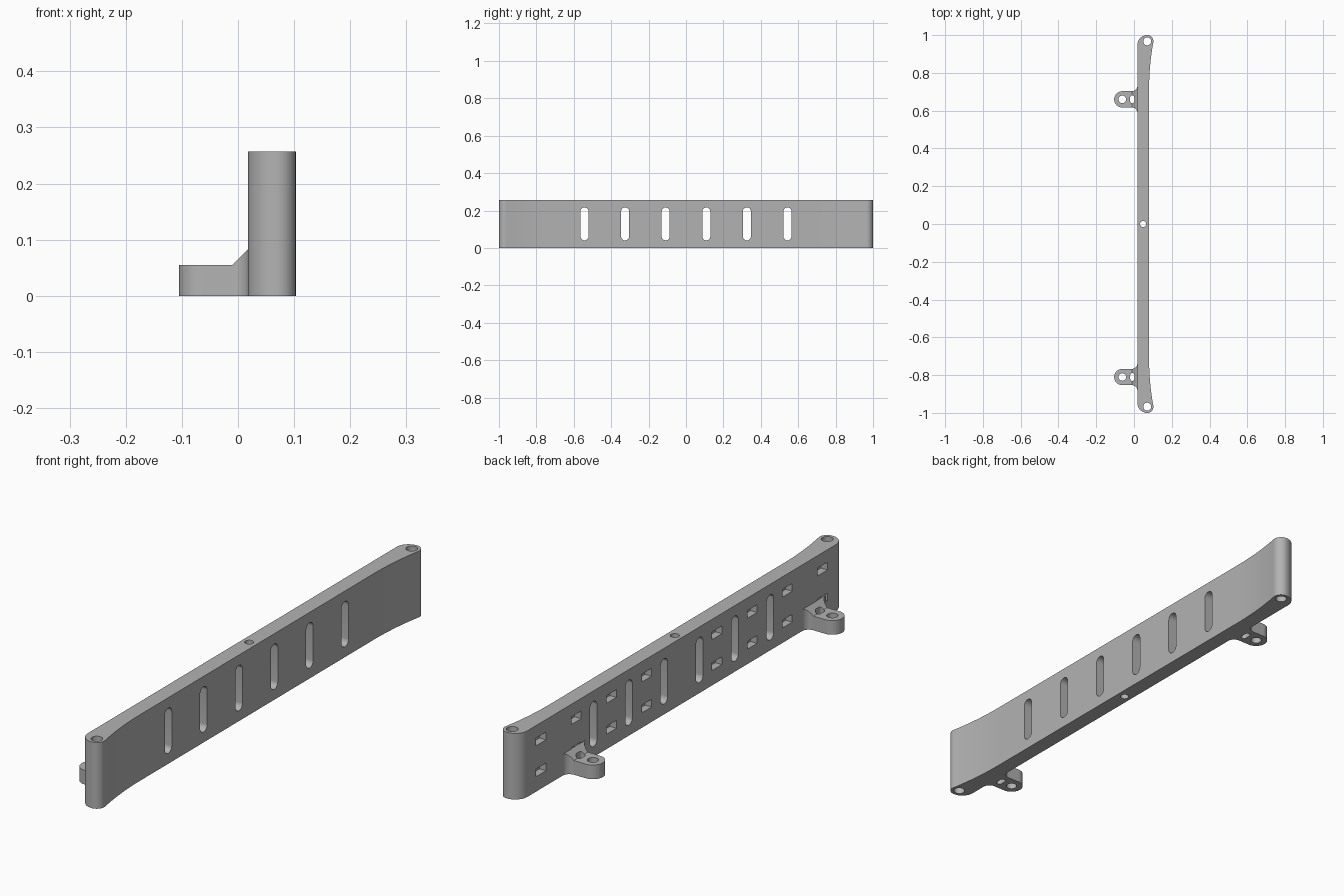
import bpy
import bmesh
from math import pi, cos, sin, radians
from mathutils import Matrix

if "Cube" in bpy.data.objects:
    bpy.data.objects.remove(bpy.data.objects["Cube"])

grey = bpy.data.materials.new("plain grey")
grey.use_nodes = True
grey.diffuse_color = (0.45, 0.45, 0.45, 1)
grey.node_tree.nodes["Principled BSDF"].inputs["Base Color"].default_value = (0.45, 0.45, 0.45, 1)

HEIGHT = 0.257
BACK, FACE = 0.018, 0.08      # flat sides of the bar


def arc(cx, cy, r, a, b, n=14):
    return [(cx + r * cos(radians(a + (b - a) * i / n)),
             cy + r * sin(radians(a + (b - a) * i / n))) for i in range(n + 1)]


def prism(bm, outline, low, high, to3d):
    """Extrude a closed outline between two levels."""
    bottom = [bm.verts.new(to3d(u, v, low)) for u, v in outline]
    top = [bm.verts.new(to3d(u, v, high)) for u, v in outline]
    faces = [bm.faces.new(bottom), bm.faces.new(top)]
    n = len(outline)
    for i in range(n):
        j = (i + 1) % n
        faces.append(bm.faces.new((bottom[i], bottom[j], top[j], top[i])))
    bmesh.ops.recalc_face_normals(bm, faces=faces)


def upright(u, v, w):
    return (u, v, w)


def across(u, v, w):
    return (w, u, v)


def lengthwise(u, v, w):
    return (u, w, v)


def make(name, bm):
    mesh = bpy.data.meshes.new(name)
    bm.to_mesh(mesh)
    bm.free()
    mesh.materials.append(grey)
    obj = bpy.data.objects.new(name, mesh)
    bpy.context.collection.objects.link(obj)
    return obj


def cut(obj, bm):
    """Subtract the cutter mesh and discard it."""
    cutter = make("cutter", bm)
    cutter.hide_render = True
    mod = obj.modifiers.new("cut", 'BOOLEAN')
    mod.operation, mod.solver, mod.object = 'DIFFERENCE', 'EXACT', cutter
    bpy.ops.object.select_all(action='DESELECT')
    obj.select_set(True)
    bpy.context.view_layer.objects.active = obj
    bpy.ops.object.modifier_apply(modifier=mod.name)
    bpy.data.objects.remove(cutter)


def smooth(obj):
    bpy.ops.object.select_all(action='DESELECT')
    obj.select_set(True)
    bpy.context.view_layer.objects.active = obj
    bpy.ops.object.shade_smooth_by_angle(angle=radians(30))


def stadium(cu, cv, r, half):
    """Slot outline, long in v."""
    return arc(cu, cv + half - r, r, 0, 180) + arc(cu, cv - half + r, r, 180, 360)


def circle(cu, cv, r):
    return arc(cu, cv, r, 0, 350, 35)


# Bar: flared, rounded ends, mirrored along its length
flare = [(FACE + 0.022 * (i / 16) ** 2, 0.72 + 0.24 * i / 16) for i in range(17)]
half = flare + arc(0.07, 0.967, 0.033, 0, 90) + arc(0.07, 0.948, 0.052, 90, 180)[1:]
outline = half + [(x, -y) for x, y in reversed(half)]
bm = bmesh.new()
prism(bm, outline, 0, HEIGHT, upright)
bar = make("main_bar", bm)

# Vertical screw holes, slots through the bar and shallow pockets in its back
bm = bmesh.new()
for x, y, r in ((0.07, 0.967, 0.021), (0.07, -0.967, 0.021), (0.048, 0, 0.016)):
    prism(bm, circle(x, y, r), -0.1, HEIGHT + 0.1, upright)
for i in range(6):
    prism(bm, stadium((i - 2.5) * 0.217, HEIGHT / 2, 0.0215, 0.088), -0.1, 0.2, across)
for k in (-4, -3, -2, -1, 1, 2, 3, 4):
    for z in (0.073, 0.193):
        y = k * 0.216
        box = [(y - 0.03, z - 0.015), (y + 0.03, z - 0.015),
               (y + 0.03, z + 0.015), (y - 0.03, z + 0.015)]
        prism(bm, box, BACK - 0.05, BACK + 0.028, across)
cut(bar, bm)
smooth(bar)


# Mounting tabs: round end, flared root, sloped top at the root
def mounting_tab(name, y):
    root = BACK + 0.001
    side = [(root, 0.072)] + arc(-0.011, 0.072, 0.029, 0, -90)
    end = arc(-0.062, 0, 0.043, 90, 270, 24)
    outline = side + end + [(u, -v) for u, v in reversed(side)]
    bm = bmesh.new()
    prism(bm, outline, 0, 0.12, upright)
    tab = make(name, bm)

    bm = bmesh.new()
    above = [(-0.2, 0.055), (-0.01, 0.055), (0.04, 0.105), (0.04, 0.2), (-0.2, 0.2)]
    prism(bm, above, -0.2, 0.2, lengthwise)
    cut(tab, bm)
    bm = bmesh.new()
    prism(bm, circle(-0.062, 0, 0.02), -0.1, 0.2, upright)
    prism(bm, stadium(-0.009, 0, 0.011, 0.021), -0.1, 0.2, upright)
    cut(tab, bm)
    tab.data.transform(Matrix.Translation((0, y, 0)))
    smooth(tab)


mounting_tab("back_mounting_tab", 0.66)
mounting_tab("front_mounting_tab", -0.81)
